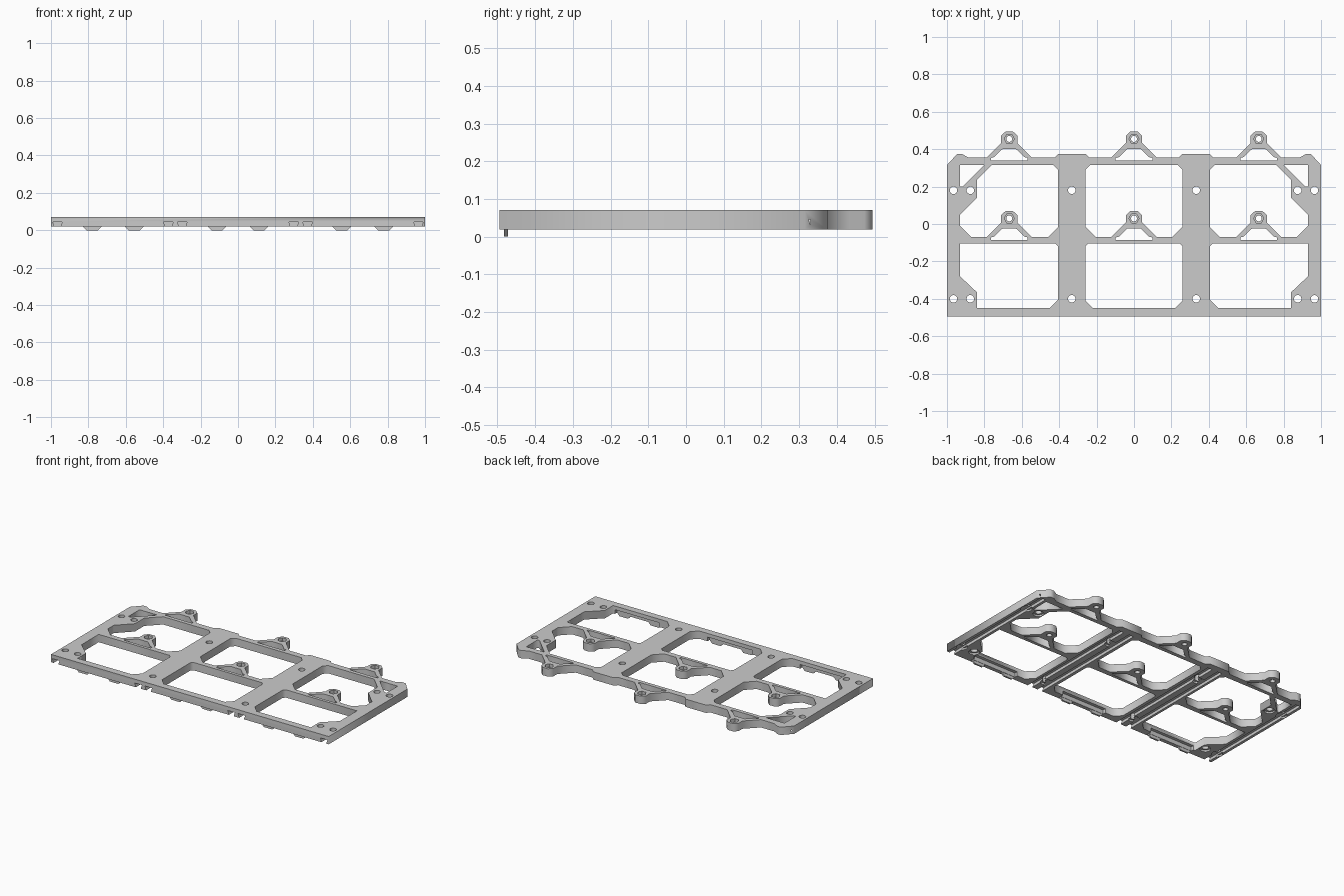
import bpy, bmesh, math
from mathutils import Vector

if "Cube" in bpy.data.objects:
    bpy.data.objects.remove(bpy.data.objects["Cube"])

BOTTOM, TOP = 0.019, 0.07
BAYS = (-0.667, 0.0, 0.667)
ROWS = (0.355, -0.07)          # top edge of each cross bar


def link(name, mesh):
    ob = bpy.data.objects.new(name, mesh)
    bpy.context.scene.collection.objects.link(ob)
    return ob


def mirror(loop):
    return [(-x, y) for x, y in reversed(loop)]


def circle(cx, cy, r, n=20):
    return [(cx + r * math.cos(2 * math.pi * i / n),
             cy + r * math.sin(2 * math.pi * i / n)) for i in range(n)]


def boss(cx, y):
    # outline of a bolt boss standing on two sloping arms
    half = [(-.122, 0), (-.043, .078), (-.043, .118), (-.019, .14)]
    return [(cx + a, y + b) for a, b in half + mirror(half)]


def boss_window(cx, y):
    half = [(-.098, -.015), (-.098, -.002), (-.08, .003), (-.037, .045)]
    return [(cx + a, y + b) for a, b in half + mirror(half)]


def prism(name, pts, lo, hi, axis='Z'):
    # extrude a closed profile along z, or an xz profile along y
    bm = bmesh.new()
    f = bm.faces.new([bm.verts.new((a, b, lo) if axis == 'Z' else (a, lo, b)) for a, b in pts])
    r = bmesh.ops.extrude_face_region(bm, geom=[f])
    move = Vector((0, 0, hi - lo)) if axis == 'Z' else Vector((0, hi - lo, 0))
    bmesh.ops.translate(bm, vec=move, verts=[v for v in r['geom'] if isinstance(v, bmesh.types.BMVert)])
    bmesh.ops.recalc_face_normals(bm, faces=bm.faces)
    me = bpy.data.meshes.new(name)
    bm.to_mesh(me)
    bm.free()
    return link(name, me)


# Outer outline, left half then mirrored around the middle boss
left = ([(-1, -.495), (-1, .315), (-.945, .375), (-.92, .375), (-.885, .355)]
        + boss(BAYS[0], .355)
        + [(-.425, .355), (-.405, .375), (-.26, .375), (-.24, .355)])
loops = [left + boss(0, .355) + mirror(left)]

# Openings of the outer bays
upper = ([(-.87, -.07)] + boss(BAYS[0], -.07)
         + [(-.46, -.07), (-.405, -.015), (-.405, .29), (-.43, .315), (-.76, .315),
            (-.84, .235), (-.84, .14), (-.93, .05), (-.93, -.01)])
corner = [(-.93, .315), (-.80, .315), (-.915, .2), (-.93, .2)]
lower = [(-.93, -.105), (-.42, -.105), (-.405, -.12), (-.405, -.405), (-.45, -.45),
         (-.84, -.45), (-.84, -.365), (-.93, -.28)]
for lp in (upper, corner, lower):
    loops += [lp, mirror(lp)]

# Openings of the middle bay
side = [(.205, -.07), (.26, -.015), (.26, .29), (.235, .315)]
loops.append(boss(0, -.07) + side + mirror(side))
side = [(.245, -.105), (.26, -.12), (.26, -.41), (.22, -.45)]
loops.append(side + mirror(side))

# Windows under the bosses, bolt holes and screw holes
screws = [(s * x, y) for s in (-1, 1) for x, y in
          ((.965, .18), (.875, .18), (.965, -.4), (.875, -.4), (.333, .18), (.333, -.4))]
for y in ROWS:
    for cx in BAYS:
        loops += [boss_window(cx, y), circle(cx, y + .1, .016)]
loops += [circle(x, y, .02) for x, y in screws]

# Flat frame made from a filled 2D curve
cu = bpy.data.curves.new("frame_profile", 'CURVE')
cu.dimensions, cu.fill_mode = '2D', 'BOTH'
cu.extrude = (TOP - BOTTOM) / 2
for lp in loops:
    sp = cu.splines.new('POLY')
    sp.points.add(len(lp) - 1)
    for p, (x, y) in zip(sp.points, lp):
        p.co = (x, y, 0, 1)
    sp.use_cyclic_u = True
tmp = link("frame_profile", cu)
bpy.context.view_layer.update()
me = bpy.data.meshes.new_from_object(tmp.evaluated_get(bpy.context.evaluated_depsgraph_get()))
bpy.data.objects.remove(tmp)
bm = bmesh.new()
bm.from_mesh(me)
bmesh.ops.remove_doubles(bm, verts=bm.verts, dist=1e-5)
bmesh.ops.translate(bm, vec=(0, 0, (TOP + BOTTOM) / 2), verts=bm.verts)
bmesh.ops.recalc_face_normals(bm, faces=bm.faces)
bm.to_mesh(me)
bm.free()
frame = link("mounting_frame", me)

# Cutters: dovetail grooves, hex nut pockets, screw recesses, front rail undercuts
cutters = []
for gx in (-.965, -.372, -.298, .298, .372, .965):
    pts = [(gx - .014, .01), (gx + .014, .01), (gx + .026, .045), (gx - .026, .045)]
    cutters.append(prism("groove_cutter", pts, -.55, .33, 'Y'))
for y in ROWS:
    for cx in BAYS:
        cutters.append(prism("nut_cutter", circle(cx, y + .1, .027, 6), .05, .08))
for x, y in screws:
    cutters.append(prism("recess_cutter", circle(x, y, .032), 0, .03))
for cx in BAYS:
    pts = [(cx - .16, -.47), (cx + .16, -.47), (cx + .16, -.44), (cx - .16, -.44)]
    cutters.append(prism("undercut_cutter", pts, 0, .046))
for c in cutters:
    c.hide_render = True
    m = frame.modifiers.new("cut", 'BOOLEAN')
    m.operation, m.solver, m.object = 'DIFFERENCE', 'EXACT', c
bpy.context.view_layer.update()
cut = bpy.data.meshes.new_from_object(frame.evaluated_get(bpy.context.evaluated_depsgraph_get()))
frame.modifiers.clear()
frame.data = cut
for c in cutters:
    bpy.data.objects.remove(c)

# Small locating tabs under the front rail
for cx in BAYS:
    for s in (-.112, .112):
        x = cx + s
        prism("locating_tab", [(x - .03, 0), (x + .03, 0), (x + .05, .02), (x - .05, .02)],
              -.483, -.472, 'Y')
